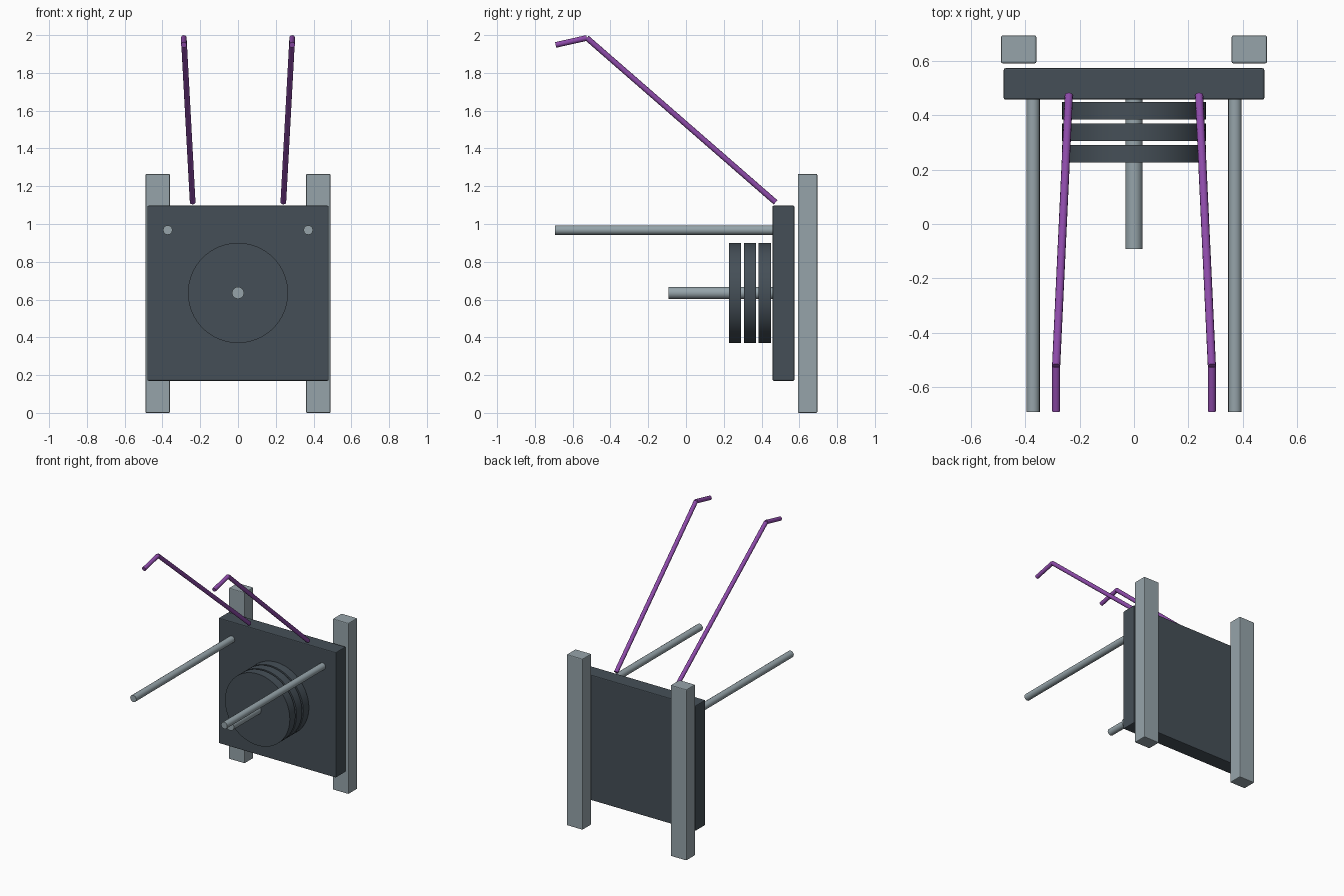
import bpy
import math
from mathutils import Vector

cube = bpy.data.objects.get("Cube")
if cube:
    bpy.data.objects.remove(cube, do_unlink=True)


def material(name, rgb):
    lin = [((c / 255 + 0.055) / 1.055) ** 2.4 for c in rgb] + [1.0]
    m = bpy.data.materials.new(name)
    m.use_nodes = True
    m.diffuse_color = lin
    m.node_tree.nodes["Principled BSDF"].inputs["Base Color"].default_value = lin
    return m


GREY = material("light steel", (150, 164, 170))
DARK = material("dark slate", (69, 79, 87))
PURPLE = material("purple", (142, 75, 170))


def box(name, lo, hi, mat):
    """Softly bevelled box between two corners."""
    lo, hi = Vector(lo), Vector(hi)
    bpy.ops.mesh.primitive_cube_add(size=1, location=(lo + hi) / 2)
    ob = bpy.context.object
    ob.name = name
    ob.scale = hi - lo
    bpy.ops.object.transform_apply(location=False, rotation=False, scale=True)
    bevel = ob.modifiers.new("soft edges", "BEVEL")
    bevel.width = 0.006
    bevel.segments = 2
    ob.data.materials.append(mat)


def rod(name, a, b, radius, mat, sides=16):
    """Capped cylinder between two points."""
    a, b = Vector(a), Vector(b)
    axis = b - a
    bpy.ops.mesh.primitive_cylinder_add(
        vertices=sides, radius=radius, depth=axis.length, location=(a + b) / 2,
        rotation=axis.to_track_quat("Z", "Y").to_euler())
    ob = bpy.context.object
    ob.name = name
    ob.data.materials.append(mat)
    bpy.ops.object.shade_smooth_by_angle(angle=math.radians(35))


# Main plate
box("back_plate", (-0.48, 0.458, 0.17), (0.48, 0.574, 1.097), DARK)

# Central spindle and its three weight discs
rod("spindle", (0, -0.093, 0.635), (0, 0.47, 0.635), 0.032, GREY)
for i in range(3):
    y = 0.227 + 0.079 * i
    rod(f"disc_{i + 1}", (0, y, 0.635), (0, y + 0.065, 0.635), 0.265, DARK, 64)

# Mirrored posts, guide rods and bent handles
for side, s in (("left", 1), ("right", -1)):
    x = sorted((s * 0.36, s * 0.49))
    box(f"{side}_post", (x[0], 0.592, 0), (x[1], 0.695, 1.265), GREY)
    rod(f"{side}_guide_rod", (s * 0.372, -0.693, 0.968), (s * 0.372, 0.47, 0.968), 0.025, GREY)
    foot = (s * 0.24, 0.474, 1.115)
    bend = (s * 0.287, -0.525, 1.985)
    tip = (s * 0.287, -0.69, 1.948)
    rod(f"{side}_handle_arm", foot, bend, 0.015, PURPLE, 12)
    rod(f"{side}_handle_grip", bend, tip, 0.015, PURPLE, 12)
